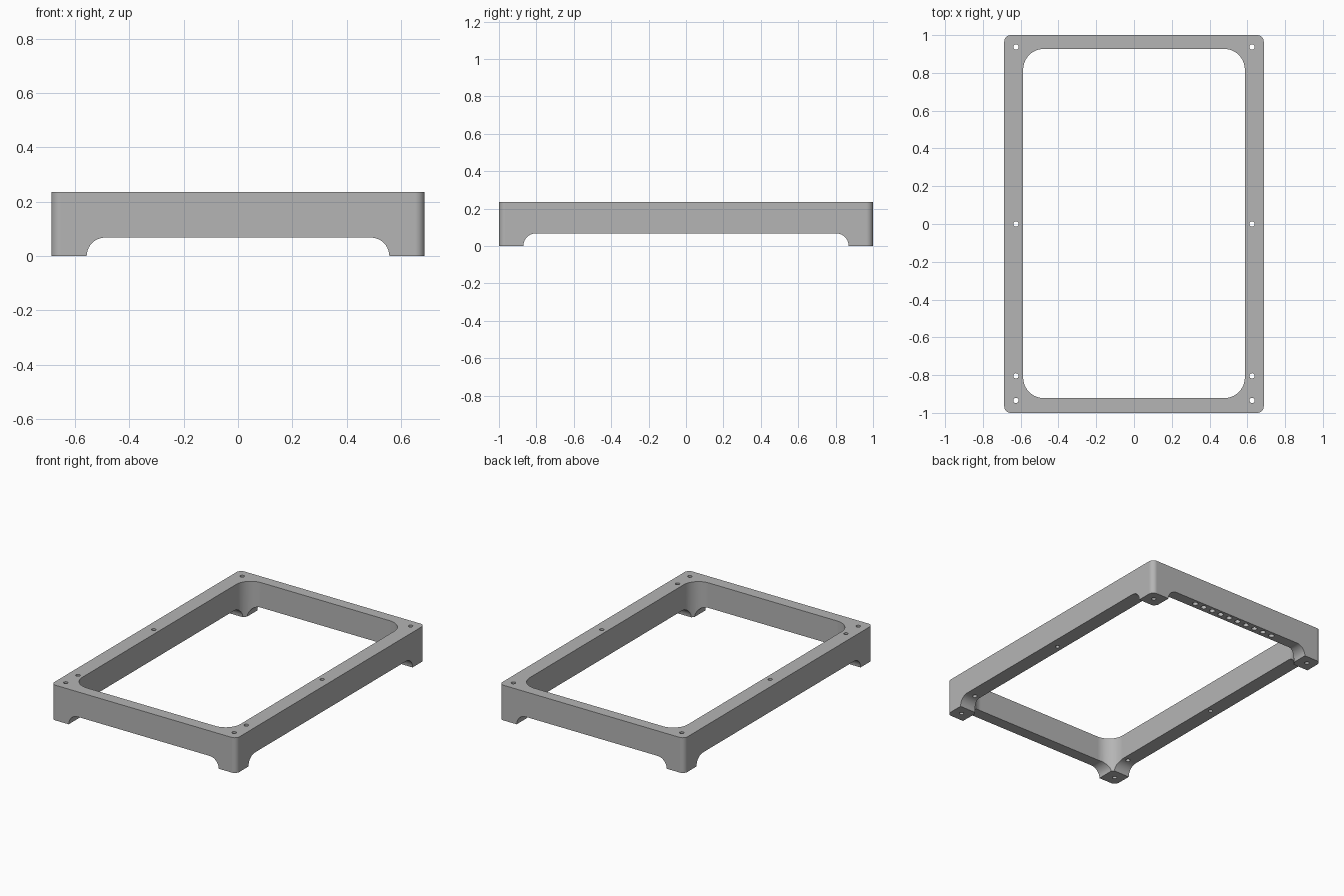
import bpy, bmesh
from math import cos, sin, pi, radians
from mathutils import Matrix

if "Cube" in bpy.data.objects:
    bpy.data.objects.remove(bpy.data.objects["Cube"], do_unlink=True)

HALF_X, HALF_Y, HEIGHT = 0.687, 1.0, 0.236
ARCH_Z = 0.068

grey = bpy.data.materials.new("plain grey")
grey.use_nodes = True
grey.diffuse_color = (0.46, 0.46, 0.46, 1)
grey.node_tree.nodes["Principled BSDF"].inputs["Base Color"].default_value = (0.46, 0.46, 0.46, 1)


def rounded_prism(name, x0, x1, y0, y1, radius, z0, z1, turn=Matrix(), steps=10):
    """Rounded rectangle extruded from z0 to z1, then turned."""
    corners = [(x1, y1, 0), (x0, y1, 1), (x0, y0, 2), (x1, y0, 3)]
    bm = bmesh.new()
    ring = []
    for cx, cy, quarter in corners:
        px = cx - radius if cx == x1 else cx + radius
        py = cy - radius if cy == y1 else cy + radius
        for i in range(steps + 1):
            a = (quarter + i / steps) * pi / 2
            ring.append(bm.verts.new((px + radius * cos(a), py + radius * sin(a), z0)))
    base = bm.faces.new(ring)
    top = bmesh.ops.extrude_face_region(bm, geom=[base])["geom"]
    bmesh.ops.translate(bm, vec=(0, 0, z1 - z0),
                        verts=[v for v in top if isinstance(v, bmesh.types.BMVert)])
    bmesh.ops.transform(bm, matrix=turn, verts=bm.verts)
    bmesh.ops.recalc_face_normals(bm, faces=bm.faces)
    return make_object(name, bm)


def make_object(name, bm):
    mesh = bpy.data.meshes.new(name)
    bm.to_mesh(mesh)
    bm.free()
    mesh.materials.append(grey)
    obj = bpy.data.objects.new(name, mesh)
    bpy.context.collection.objects.link(obj)
    return obj


def drills(name, points, radius, z0, z1):
    """A set of vertical cylinders used for drilling."""
    bm = bmesh.new()
    for x, y in points:
        bmesh.ops.create_cone(bm, cap_ends=True, segments=24, radius1=radius, radius2=radius,
                              depth=z1 - z0, matrix=Matrix.Translation((x, y, (z0 + z1) / 2)))
    return make_object(name, bm)


# Frame body
frame = rounded_prism("base_frame", -HALF_X, HALF_X, -HALF_Y, HALF_Y, 0.035, 0, HEIGHT)

# Large opening, and the arches that leave four corner feet
turn_y = Matrix.Rotation(radians(90), 4, 'X')
turn_x = Matrix.Rotation(radians(90), 4, 'Z') @ turn_y
cutters = [
    rounded_prism("opening_cutter", -0.587, 0.587, -0.922, 0.927, 0.11, -0.5, 0.5),
    rounded_prism("end_arch_cutter", -0.557, 0.557, -0.15, ARCH_Z, 0.068, -1.5, 1.5, turn_y),
    rounded_prism("side_arch_cutter", -0.87, 0.87, -0.15, ARCH_Z, 0.068, -1.5, 1.5, turn_x),
]

# Screw holes through the side rails, and a row of blind holes under the back rail
screw_points = [(x, y) for x in (-0.625, 0.625) for y in (-0.934, -0.804, 0, 0.937)]
cutters.append(drills("screw_hole_cutter", screw_points, 0.014, -0.5, 0.5))
row_points = [((i - 4.5) * 0.069, 0.966) for i in range(10)]
cutters.append(drills("row_hole_cutter", row_points, 0.018, 0, 0.17))

bpy.ops.object.select_all(action='DESELECT')
bpy.context.view_layer.objects.active = frame
frame.select_set(True)
for cutter in cutters:
    cutter.hide_render = True
    mod = frame.modifiers.new(cutter.name, 'BOOLEAN')
    mod.operation = 'DIFFERENCE'
    mod.solver = 'EXACT'
    mod.object = cutter
    bpy.ops.object.modifier_apply(modifier=mod.name)
    bpy.data.objects.remove(cutter, do_unlink=True)

# Smooth roundings, crisp edges, flat rails
bpy.ops.object.shade_smooth_by_angle(angle=radians(30))
weighted = frame.modifiers.new("flat_rails", 'WEIGHTED_NORMAL')
weighted.keep_sharp = True
